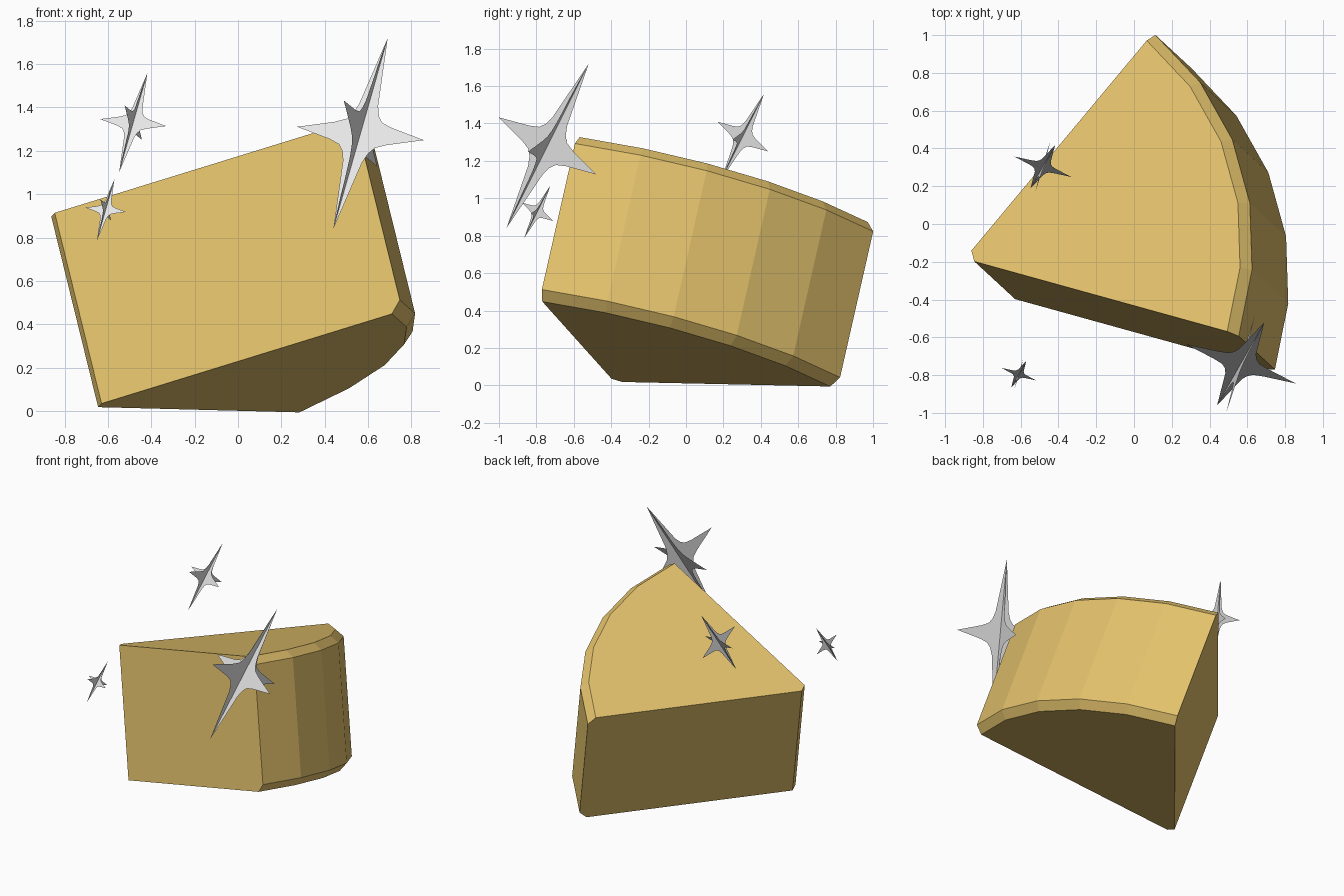
import bpy, bmesh
from math import radians, cos, sin
from mathutils import Matrix, Vector

cube = bpy.data.objects.get("Cube")
if cube:
    bpy.data.objects.remove(cube)


def material(name, rgb):
    mat = bpy.data.materials.new(name)
    mat.use_nodes = True
    mat.diffuse_color = (*rgb, 1)
    mat.node_tree.nodes["Principled BSDF"].inputs["Base Color"].default_value = (*rgb, 1)
    return mat


def frame(x_hint, up, origin):
    """Matrix with z along up, x close to x_hint, placed at origin."""
    z = Vector(up).normalized()
    y = z.cross(Vector(x_hint)).normalized()
    rot = Matrix((y.cross(z), y, z)).transposed()
    return Matrix.Translation(origin) @ rot.to_4x4()


def add_object(name, bm, mat, matrix):
    bm.transform(matrix)
    mesh = bpy.data.meshes.new(name)
    bm.to_mesh(mesh)
    bm.free()
    mesh.materials.append(mat)
    obj = bpy.data.objects.new(name, mesh)
    bpy.context.collection.objects.link(obj)
    return obj


gold = material("gold", (0.77, 0.54, 0.15))
silver = material("pale silver", (0.79, 0.79, 0.79))

# Tilted wedge: a pie slice with a blunt tip and a chamfered curved rim
HEIGHT, CHAMFER, TIP, SWEEP, SEGMENTS = 0.927, 0.052, 0.056, radians(67), 5


def slice_outline(radius):
    tip = [(TIP * cos(SWEEP), TIP * sin(SWEEP)), (TIP, 0)]
    angles = [SWEEP * i / SEGMENTS for i in range(SEGMENTS + 1)]
    return tip + [(radius * cos(a), radius * sin(a)) for a in angles]


bm = bmesh.new()
rings = []
for z, radius in ((0, 1.505), (-CHAMFER, 1.558),
                  (CHAMFER - HEIGHT, 1.558), (-HEIGHT, 1.505)):
    rings.append([bm.verts.new((x, y, z)) for x, y in slice_outline(radius)])
count = len(rings[0])
for upper, lower in zip(rings, rings[1:]):
    for i in range(count):
        j = (i + 1) % count
        bm.faces.new((upper[i], lower[i], lower[j], upper[j]))
bm.faces.new(rings[0])
bm.faces.new(rings[-1][::-1])
bmesh.ops.dissolve_limit(bm, angle_limit=radians(1), verts=bm.verts, edges=bm.edges)
bmesh.ops.recalc_face_normals(bm, faces=bm.faces)
add_object("wedge", bm, gold,
           frame((0.923, -0.255, 0.289), (-0.233, 0.215, 0.948), (-0.897, -0.184, 0.898)))

# Sparkles: two crossed four-pointed cards sharing a long axis
QUARTER = [(0.312, 0), (0.14, 0.046), (0.088, 0.068), (0.064, 0.1), (0.047, 0.15), (0, 0.507)]
right_side = [(x, -z) for x, z in QUARTER[:0:-1]] + QUARTER
OUTLINE = right_side + [(-x, z) for x, z in right_side[-2:0:-1]]


def sparkle(name, centre, size):
    bm = bmesh.new()
    bm.faces.new([bm.verts.new((x, 0, z)) for x, z in OUTLINE])
    bm.faces.new([bm.verts.new((0, x, z)) for x, z in OUTLINE])
    pose = frame((0.937, -0.333, -0.095), (0.247, 0.434, 0.867), centre)
    add_object(name, bm, silver, pose @ Matrix.Scale(size, 4))


sparkle("large_sparkle", (0.565, -0.74, 1.28), 1)
sparkle("medium_sparkle", (-0.483, 0.303, 1.33), 0.52)
sparkle("small_sparkle", (-0.61, -0.795, 0.928), 0.32)
